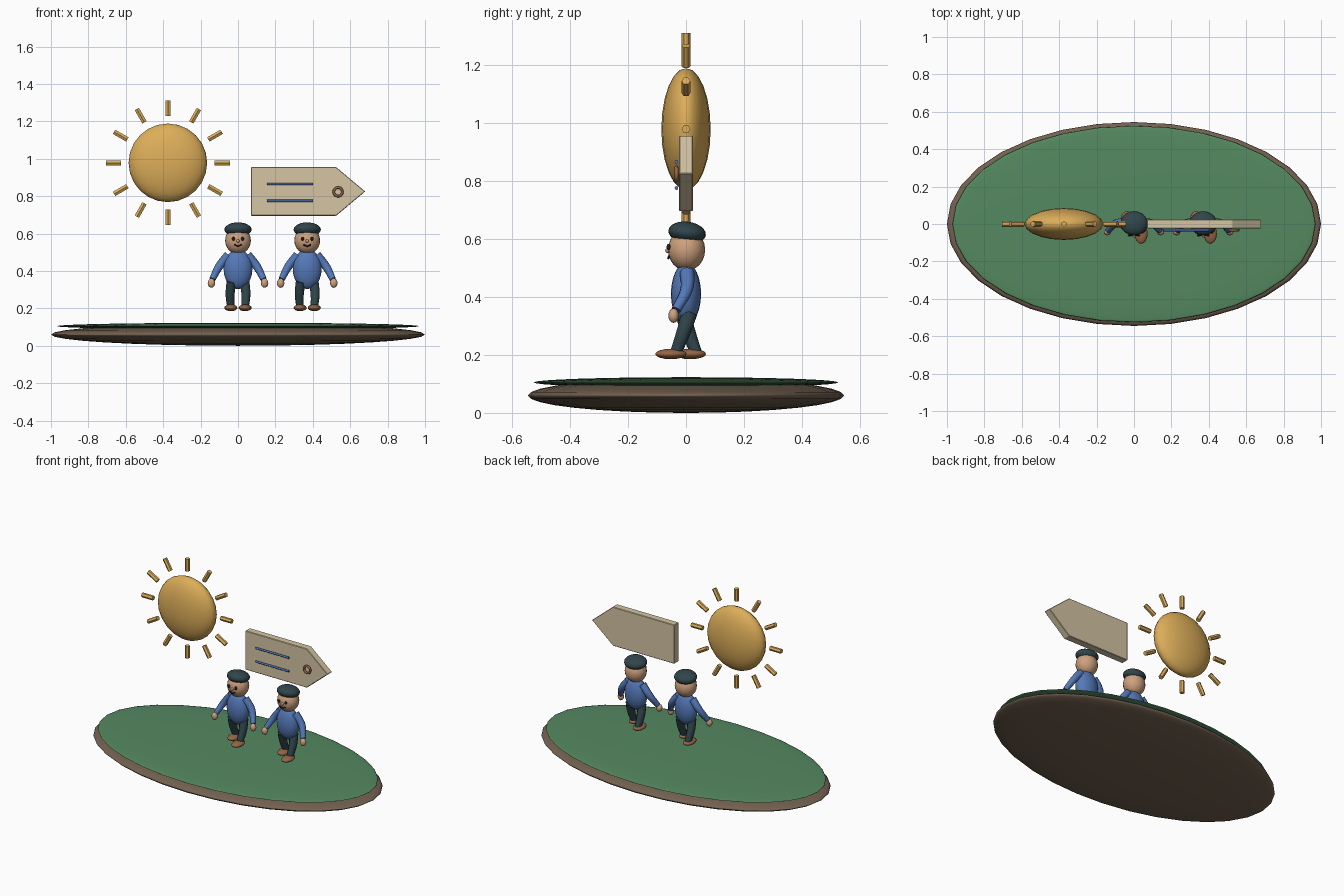
import bpy, bmesh, math
from mathutils import Vector

if "Cube" in bpy.data.objects:
    bpy.data.objects.remove(bpy.data.objects["Cube"])


def material(name, rgb):
    m = bpy.data.materials.new(name)
    m.diffuse_color = (*rgb, 1)
    m.use_nodes = True
    m.node_tree.nodes["Principled BSDF"].inputs["Base Color"].default_value = m.diffuse_color
    return m


GREEN = material("grass_green", (0.09, 0.25, 0.12))
EARTH = material("earth_brown", (0.17, 0.12, 0.08))
GOLD = material("gold", (0.72, 0.42, 0.10))
CREAM = material("cream", (0.66, 0.56, 0.37))
BLUE = material("blue", (0.09, 0.19, 0.48))
DARK = material("dark_teal", (0.03, 0.06, 0.07))
BLACK = material("black", (0.015, 0.015, 0.02))
SKIN = material("skin", (0.62, 0.36, 0.21))
SHOE = material("shoe_brown", (0.30, 0.13, 0.06))


def finish(name, mat, angle=50):
    o = bpy.context.object
    o.name = name
    o.data.materials.clear()
    o.data.materials.append(mat)
    bpy.ops.object.shade_smooth_by_angle(angle=math.radians(angle))
    return o


def ball(name, mat, loc, size, seg=20, rings=12, rot=(0, 0, 0)):
    bpy.ops.mesh.primitive_uv_sphere_add(segments=seg, ring_count=rings, location=loc, rotation=rot)
    bpy.context.object.scale = size
    return finish(name, mat, 60)


def rod(name, mat, a, b, r, sides):
    a, b = Vector(a), Vector(b)
    bpy.ops.mesh.primitive_cylinder_add(vertices=sides, radius=r, depth=(b - a).length, location=(a + b) / 2)
    bpy.context.object.rotation_euler = (b - a).to_track_quat('Z', 'Y').to_euler()
    return finish(name, mat)


def limb(name, mat, points, radii):
    # tapered tube along a smooth path
    c = bpy.data.curves.new(name, 'CURVE')
    c.dimensions = '3D'
    c.bevel_depth = 1
    c.bevel_resolution = 2
    c.resolution_u = 5
    c.use_fill_caps = True
    s = c.splines.new('BEZIER')
    s.bezier_points.add(len(points) - 1)
    for bp, p, r in zip(s.bezier_points, points, radii):
        bp.co, bp.radius = p, r
        bp.handle_left_type = bp.handle_right_type = 'AUTO'
    o = bpy.data.objects.new(name, c)
    bpy.context.collection.objects.link(o)
    bpy.ops.object.select_all(action='DESELECT')
    o.select_set(True)
    bpy.context.view_layer.objects.active = o
    bpy.ops.object.convert(target='MESH')
    return finish(name, mat)


# island base
ball("earth_base", EARTH, (0, 0, 0.06), (1.0, 0.545, 0.06), 32, 16)
ball("grass_top", GREEN, (0, 0, 0.105), (0.97, 0.525, 0.018), 32, 16)

# sun disc and rays
SX, SZ = -0.375, 0.978
ball("sun", GOLD, (SX, 0, SZ), (0.21, 0.085, 0.21), 20, 12)
for i in range(12):
    a = i * math.pi / 6
    dx, dz = math.cos(a), math.sin(a)
    ray = rod("sun_ray", GOLD, (SX + 0.25 * dx, 0, SZ + 0.25 * dz),
              (SX + 0.332 * dx, 0, SZ + 0.332 * dz), 0.015, 6)
    # hexagon corners point front and back
    ray.rotation_euler = (0, math.pi / 2 - a, 0)

# arrow-shaped sign board
bm = bmesh.new()
outline = [(0.07, 0.695), (0.525, 0.695), (0.68, 0.825), (0.525, 0.955), (0.07, 0.955)]
face = bm.faces.new([bm.verts.new((x, -0.024, z)) for x, z in outline])
ext = bmesh.ops.extrude_face_region(bm, geom=[face])
bmesh.ops.translate(bm, vec=(0, 0.048, 0), verts=[v for v in ext["geom"] if isinstance(v, bmesh.types.BMVert)])
bmesh.ops.recalc_face_normals(bm, faces=bm.faces)
bmesh.ops.bevel(bm, geom=bm.edges[:], offset=0.003, segments=1, affect='EDGES')
me = bpy.data.meshes.new("sign_board")
bm.to_mesh(me)
bm.free()
sign = bpy.data.objects.new("sign_board", me)
bpy.context.collection.objects.link(sign)
me.materials.append(CREAM)
# stripes and ring on the sign
for z in (0.865, 0.775):
    rod("sign_stripe", BLUE, (0.155, -0.033, z), (0.40, -0.033, z), 0.0065, 8)
bpy.ops.mesh.primitive_torus_add(major_segments=20, minor_segments=8, major_radius=0.023, minor_radius=0.007,
                                 location=(0.535, -0.033, 0.823), rotation=(math.pi / 2, 0, 0))
finish("sign_ring", SHOE, 60)


# walking figures
def walker(x):
    ball("torso", BLUE, (x, 0, 0.41), (0.077, 0.052, 0.107))
    ball("head", SKIN, (x, 0.002, 0.562), (0.069, 0.064, 0.072))
    ball("cap", DARK, (x, 0.004, 0.621), (0.073, 0.065, 0.038), rot=(math.radians(-8), 0, 0))
    ball("nose", SKIN, (x, -0.063, 0.56), (0.009, 0.009, 0.009), 10, 6)
    limb("mouth", BLACK, [(x - 0.02, -0.058, 0.541), (x, -0.061, 0.533), (x + 0.02, -0.058, 0.541)],
         [0.004] * 3)
    for s in (-1, 1):
        ball("eye", BLACK, (x + s * 0.025, -0.06, 0.572), (0.009, 0.007, 0.011), 10, 6)
        limb("arm", BLUE, [(x + s * 0.05, 0.004, 0.485), (x + s * 0.1, 0.002, 0.425), (x + s * 0.137, -0.034, 0.355)],
             [0.025, 0.022, 0.017])
        ball("hand", SKIN, (x + s * 0.142, -0.043, 0.335), (0.02, 0.018, 0.025), 12, 8)
        # the +x leg steps forward, the other trails
        f = -s
        limb("leg", DARK, [(x + s * 0.034, -0.012 * f, 0.345), (x + s * 0.042, 0.008 * f, 0.28),
                           (x + s * 0.038, 0.036 * f, 0.205)], [0.029, 0.026, 0.021])
        foot_y = -0.052 if s > 0 else 0.015
        ball("shoe", SHOE, (x + s * 0.038, foot_y, 0.203), (0.035, 0.054, 0.018), 16, 8)


for px in (0.0, 0.37):
    walker(px)
